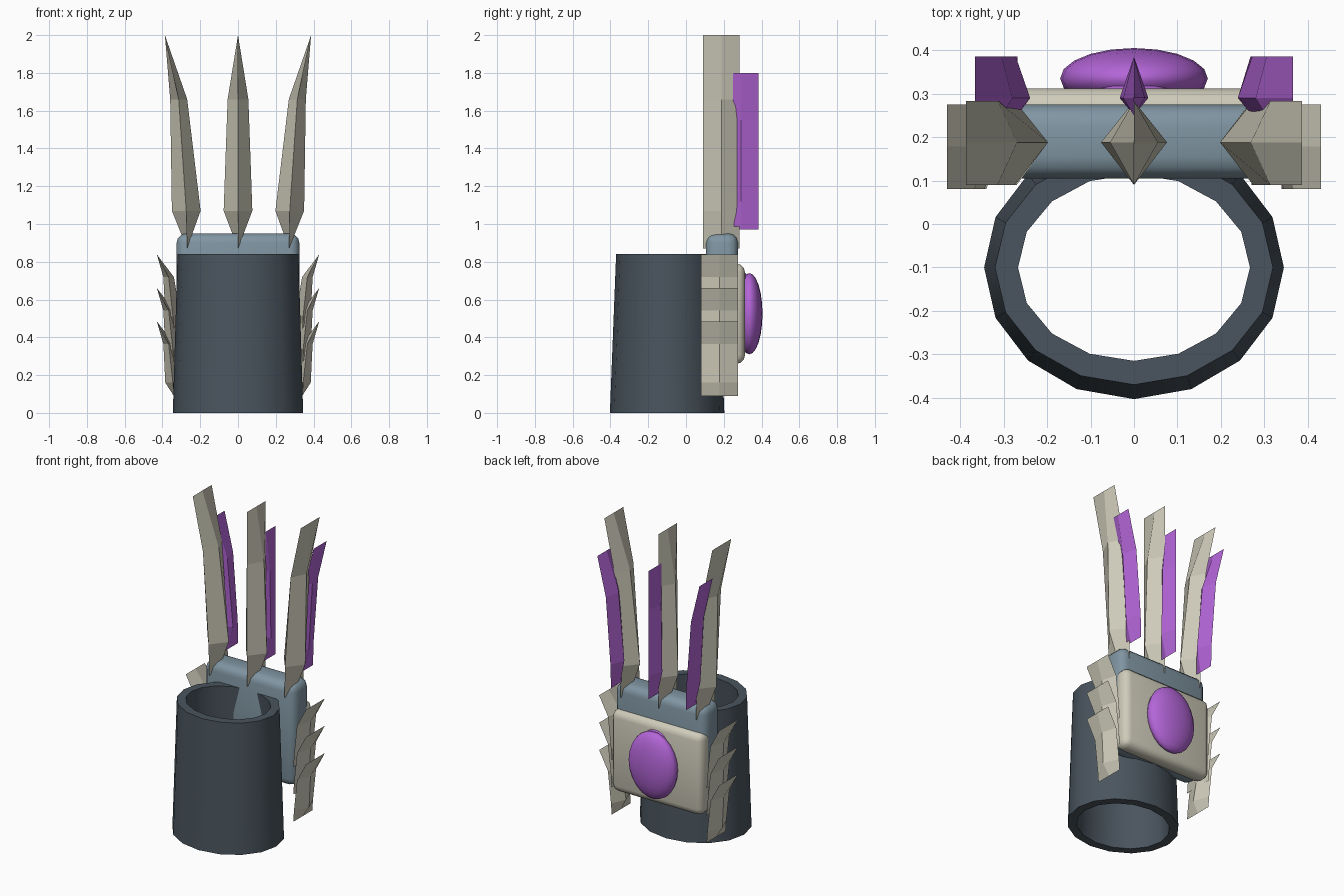
import bpy, bmesh, math

if "Cube" in bpy.data.objects:
    bpy.data.objects.remove(bpy.data.objects["Cube"])


def material(name, rgb):
    m = bpy.data.materials.new(name)
    m.diffuse_color = (*rgb, 1)
    m.use_nodes = True
    m.node_tree.nodes["Principled BSDF"].inputs["Base Color"].default_value = m.diffuse_color
    return m


SLATE = material("dark_slate", (0.068, 0.09, 0.112))
STEEL = material("blue_steel", (0.215, 0.30, 0.36))
BONE = material("bone", (0.62, 0.60, 0.49))
PURPLE = material("purple", (0.45, 0.13, 0.68))


def finish(name, bm, mat, smooth=None):
    bmesh.ops.recalc_face_normals(bm, faces=bm.faces)
    me = bpy.data.meshes.new(name)
    bm.to_mesh(me)
    bm.free()
    me.materials.append(mat)
    ob = bpy.data.objects.new(name, me)
    bpy.context.collection.objects.link(ob)
    if smooth:
        bpy.ops.object.select_all(action='DESELECT')
        ob.select_set(True)
        bpy.context.view_layer.objects.active = ob
        bpy.ops.object.shade_smooth_by_angle(angle=math.radians(smooth))
    return ob


def bridge(bm, rings, closed=False):
    n = len(rings[0])
    pairs = list(zip(rings, rings[1:]))
    if closed:
        pairs.append((rings[-1], rings[0]))
    for a, b in pairs:
        for i in range(n):
            j = (i + 1) % n
            bm.faces.new((a[i], a[j], b[j], b[i]))


def tube(name, profile, cy, sides, mat):
    # profile rows: x radius, y radius, z
    bm = bmesh.new()
    rings = []
    for rx, ry, z in profile:
        angles = [2 * math.pi * i / sides for i in range(sides)]
        rings.append([bm.verts.new((rx * math.cos(a), cy + ry * math.sin(a), z)) for a in angles])
    bridge(bm, rings, closed=True)
    return finish(name, bm, mat, 30)


def blade(name, rows, ys, mat, side=1):
    # rows: centre x, half width, z; ys: front ridge, side edge, back ridge
    bm = bmesh.new()
    rings = []
    for cx, hx, z in rows:
        cx *= side
        pts = [(cx, ys[0]), (cx + hx, ys[1]), (cx, ys[2]), (cx - hx, ys[1])]
        rings.append([bm.verts.new((x, y, z)) for x, y in pts])
    bridge(bm, rings)
    bmesh.ops.remove_doubles(bm, verts=bm.verts, dist=1e-4)
    return finish(name, bm, mat)


def rounded_box(name, lo, hi, bevel, mat):
    bm = bmesh.new()
    bmesh.ops.create_cube(bm, size=1)
    for v in bm.verts:
        v.co = [(l + h) / 2 + c * (h - l) for l, h, c in zip(lo, hi, v.co)]
    bmesh.ops.bevel(bm, geom=bm.edges[:], offset=bevel, segments=3, profile=0.5, affect='EDGES')
    return finish(name, bm, mat, 30)


def ellipsoid(name, centre, radii, mat):
    bm = bmesh.new()
    bmesh.ops.create_uvsphere(bm, u_segments=20, v_segments=12, radius=1)
    for v in bm.verts:
        v.co = [c + r * k for c, r, k in zip(centre, radii, v.co)]
    return finish(name, bm, mat, 60)


# Wrist cuff
tube("cuff", [(0.345, 0.303, 0), (0.32, 0.27, 0.84), (0.267, 0.215, 0.84), (0.29, 0.25, 0)],
     -0.1, 16, SLATE)

# Hand plate, back plate and gem
rounded_box("hand_plate", (-0.325, 0.105, 0.29), (0.325, 0.275, 0.95), 0.05, STEEL)
rounded_box("back_plate", (-0.325, 0.2, 0.26), (0.325, 0.312, 0.79), 0.045, BONE)
ellipsoid("gem", (0, 0.335, 0.525), (0.17, 0.07, 0.215), PURPLE)
ellipsoid("gem_seat", (0, 0.30, 0.65), (0.1, 0.035, 0.1), PURPLE)

# Middle claw and its purple backing blade
CLAW_Y = (0.09, 0.188, 0.283)
BACK_Y = (0.25, 0.29, 0.385)
blade("claw_middle", [(0, 0, 0.87), (0, 0.076, 1.07), (0, 0.055, 1.66), (0, 0, 2)], CLAW_Y, BONE)
blade("backing_blade_middle", [(0, 0, 0.97), (0, 0.033, 1.12), (0, 0.025, 1.55), (0, 0, 1.8)],
      BACK_Y, PURPLE)

for side, label in ((1, "right"), (-1, "left")):
    # Outer claws lean outward
    blade("claw_" + label, [(0.27, 0, 0.87), (0.274, 0.076, 1.07), (0.314, 0.045, 1.66),
                            (0.387, 0, 2)], CLAW_Y, BONE, side)
    blade("backing_blade_" + label, [(0.268, 0, 0.97), (0.272, 0.033, 1.12), (0.305, 0.025, 1.55),
                                     (0.366, 0, 1.8)], BACK_Y, PURPLE, side)
    # Side fins, stacked
    for i in range(3):
        z = 0.09 + 0.177 * i
        blade(f"fin_{label}_{i + 1}", [(0.34, 0, z), (0.345, 0.04, z + 0.07),
                                       (0.367, 0.028, z + 0.275), (0.43, 0, z + 0.395)],
              (0.08, 0.178, 0.275), BONE, side)
